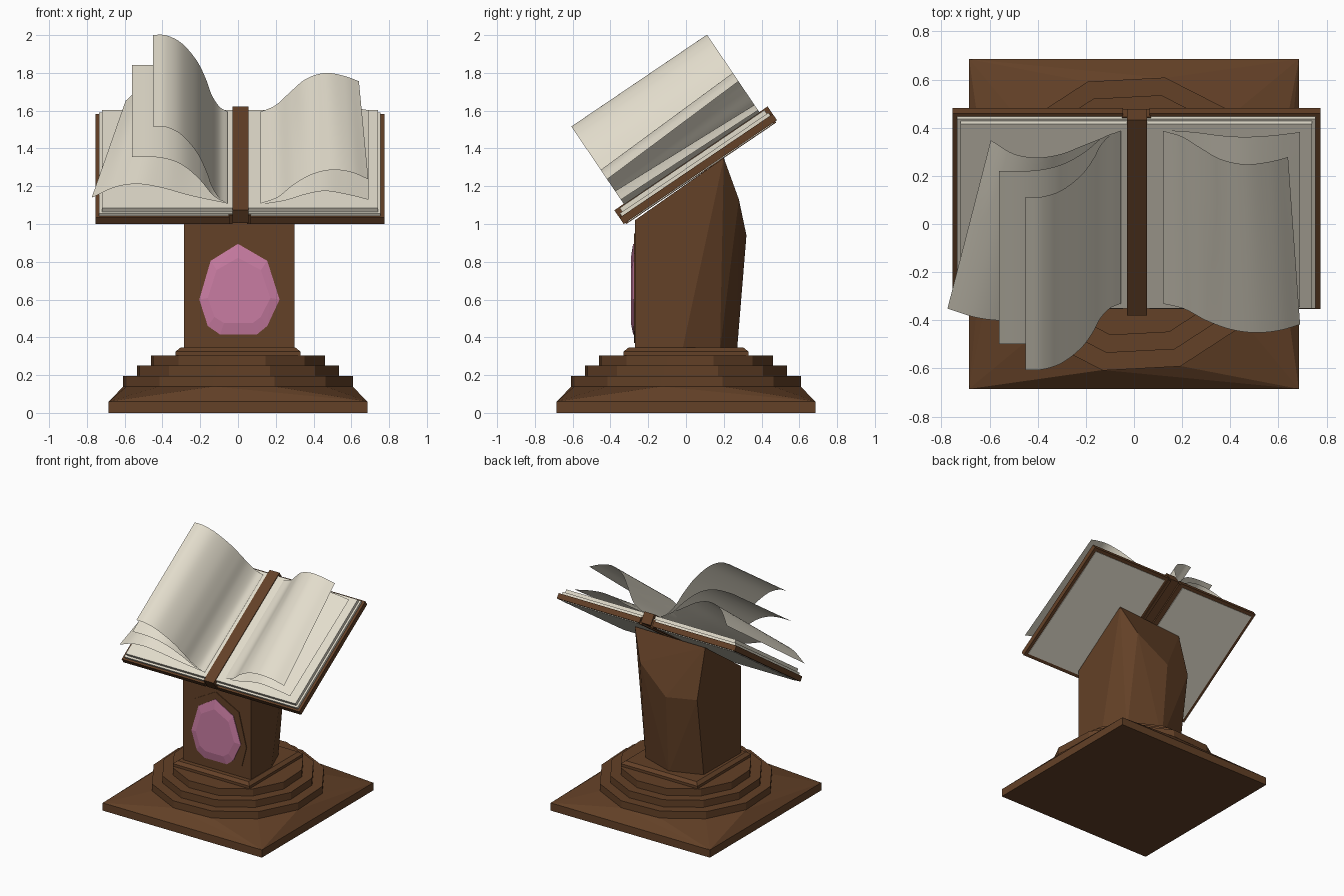
import bpy, bmesh, math
from mathutils import Matrix, Vector

cube = bpy.data.objects.get("Cube")
if cube:
    bpy.data.objects.remove(cube, do_unlink=True)


def material(name, colour):
    mat = bpy.data.materials.new(name)
    mat.use_nodes = True
    rgba = (*colour, 1)
    mat.diffuse_color = rgba
    mat.node_tree.nodes["Principled BSDF"].inputs["Base Color"].default_value = rgba
    return mat


WOOD = material("brown wood", (.125, .052, .02))
PAPER = material("cream paper", (.76, .715, .6))
CRYSTAL = material("pink crystal", (.58, .2, .36))

# Book frame: x across, y up the slope, z out of the page
BOOK = Matrix.Translation((0, -.33, 1)) @ Matrix.Rotation(math.radians(34.1), 4, 'X')


def finish(name, bm, mat, matrix=None):
    if matrix:
        bm.transform(matrix)
    mesh = bpy.data.meshes.new(name)
    bm.to_mesh(mesh)
    bm.free()
    mesh.materials.append(mat)
    obj = bpy.data.objects.new(name, mesh)
    bpy.context.collection.objects.link(obj)
    return obj


def hull(name, points, mat, matrix=None):
    """Faceted solid wrapped around a few corner points."""
    bm = bmesh.new()
    for p in points:
        bm.verts.new(p)
    bmesh.ops.convex_hull(bm, input=bm.verts)
    bmesh.ops.dissolve_limit(bm, angle_limit=.01, verts=bm.verts, edges=bm.edges)
    bmesh.ops.recalc_face_normals(bm, faces=bm.faces)
    return finish(name, bm, mat, matrix)


def box(name, xs, ys, zs, mat, matrix=None):
    return hull(name, [(x, y, z) for x in xs for y in ys for z in zs], mat, matrix)


def ring(radius, z, sides=12, turn=math.radians(18)):
    return [(radius * math.cos(turn + i * math.tau / sides),
             radius * math.sin(turn + i * math.tau / sides), z) for i in range(sides)]


def square(half, z):
    return [(x, y, z) for x in (-half, half) for y in (-half, half)]


# Plinth: square slab, sloped skirt, round steps and beveled collar
box("base_slab", (-.685, .685), (-.685, .685), (0, .06), WOOD)
hull("base_skirt", square(.685, .06) + ring(.62, .14), WOOD)
for i, radius in enumerate((.622, .547, .472)):
    low = .14 + i * .055
    hull(f"base_step_{i + 1}", ring(radius, low) + ring(radius, low + .055), WOOD)
hull("pillar_collar", square(.33, .3) + square(.33, .325) + square(.305, .345), WOOD)

# Pillar: irregular faceted post with a sloped top and a leaning back
foot = [(-.285, -.27), (.3, -.27), (.3, -.02), (.22, .18), (-.04, .27), (-.28, .18)]
shoulder = [(.2, .28, 1.13), (-.05, .32, .94), (-.285, .27, .96)]
top = [(-.285, -.27, 1.02), (.3, -.27, 1.02), (.3, .2, 1.35), (-.285, .17, 1.33)]
hull("pillar", [(x, y, .33) for x, y in foot] + shoulder + top, WOOD)

# Gem in its setting on the front of the pillar
setting = [(0, .95), (.2, .845), (.265, .585), (.225, .43), (.15, .37),
           (-.145, .37), (-.215, .43), (-.25, .585), (-.19, .845)]
hull("gem_setting", [(x, y, z) for x, z in setting for y in (-.25, -.276)], WOOD)
cut = [(0, .895), (.155, .805), (.22, .6), (.155, .46), (.1, .415),
       (-.095, .415), (-.16, .46), (-.205, .6), (-.145, .805)]
middle = .63
gem = [(x, -.27, z) for x, z in cut] + [(x, -.28, z) for x, z in cut]
gem += [(x * .78, -.292, middle + (z - middle) * .72) for x, z in cut]
hull("gem", gem, CRYSTAL)

# Covers, lining panels and page blocks on both sides of the spine
CENTRE = .01
for side, label in ((1, "left"), (-1, "right")):
    def span(near, far):
        return (CENTRE + side * near, CENTRE + side * far)
    box(f"{label}_cover", span(.055, .765), (0, .98), (0, .04), WOOD, BOOK)
    box(f"{label}_cover_lining", span(.085, .74), (.025, .955), (-.005, .01), PAPER, BOOK)
    box(f"{label}_lower_pages", span(.03, .745), (.015, .965), (.04, .058), PAPER, BOOK)
    box(f"{label}_upper_pages", span(.03, .73), (.03, .955), (.058, .082), PAPER, BOOK)
    box(f"{label}_hinge", span(.038, .06), (.01, .97), (-.008, .05), WOOD, BOOK)
box("spine", (-.03, .055), (0, .98), (.005, .088), WOOD, BOOK)


# Loose curling pages, lofted from the lower edge to the upper edge
def smooth_curve(points, steps=6):
    pts = [Vector(p) for p in points]
    pts = [pts[0] * 2 - pts[1]] + pts + [pts[-1] * 2 - pts[-2]]
    out = []
    for a, b, c, d in zip(pts, pts[1:], pts[2:], pts[3:]):
        for i in range(steps):
            t = i / steps
            out.append((b * 2 + (c - a) * t + (a * 2 - b * 5 + c * 4 - d) * t ** 2
                        + (b * 3 - a - c * 3 + d) * t ** 3) / 2)
    return out + [pts[-2]]


def page(name, lower, upper=None, rows=4):
    start, end = smooth_curve(lower), smooth_curve(upper or lower)
    bm = bmesh.new()
    grid = []
    for r in range(rows + 1):
        t = r / rows
        line = [a.lerp(b, t) for a, b in zip(start, end)]
        grid.append([bm.verts.new((p.x, .06 + .867 * t, p.y)) for p in line])
    for one, two in zip(grid, grid[1:]):
        for i in range(len(one) - 1):
            bm.faces.new((one[i], one[i + 1], two[i + 1], two[i]))
    bm.normal_update()
    if sum(f.normal.z for f in bm.faces) < 0:
        bmesh.ops.reverse_faces(bm, faces=bm.faces)
    for f in bm.faces:
        f.smooth = True
    return finish(name, bm, PAPER, BOOK)


page("tall_page", [(-.055, .09), (-.1, .125), (-.14, .2), (-.17, .3),
                   (-.22, .42), (-.3, .53), (-.38, .578), (-.45, .582)])
page("middle_page", [(-.055, .09), (-.13, .14), (-.2, .24), (-.28, .325),
                     (-.36, .37), (-.45, .388), (-.56, .388)])
page("drooping_page",
     [(-.055, .09), (-.25, .14), (-.4, .19), (-.53, .215), (-.65, .195), (-.775, .127)],
     [(-.055, .088), (-.2, .19), (-.3, .26), (-.4, .288), (-.5, .26), (-.595, .16)])
page("raised_page",
     [(.12, .09), (.21, .13), (.3, .215), (.4, .28), (.5, .305), (.6, .29), (.69, .245)],
     [(.12, .09), (.2, .133), (.28, .22), (.36, .3), (.46, .338), (.56, .32), (.64, .285)])
page("low_page",
     [(.12, .084), (.25, .11), (.36, .15), (.46, .17), (.57, .15), (.69, .115)],
     [(.12, .084), (.25, .1), (.36, .125), (.46, .135), (.57, .125), (.69, .1)])
